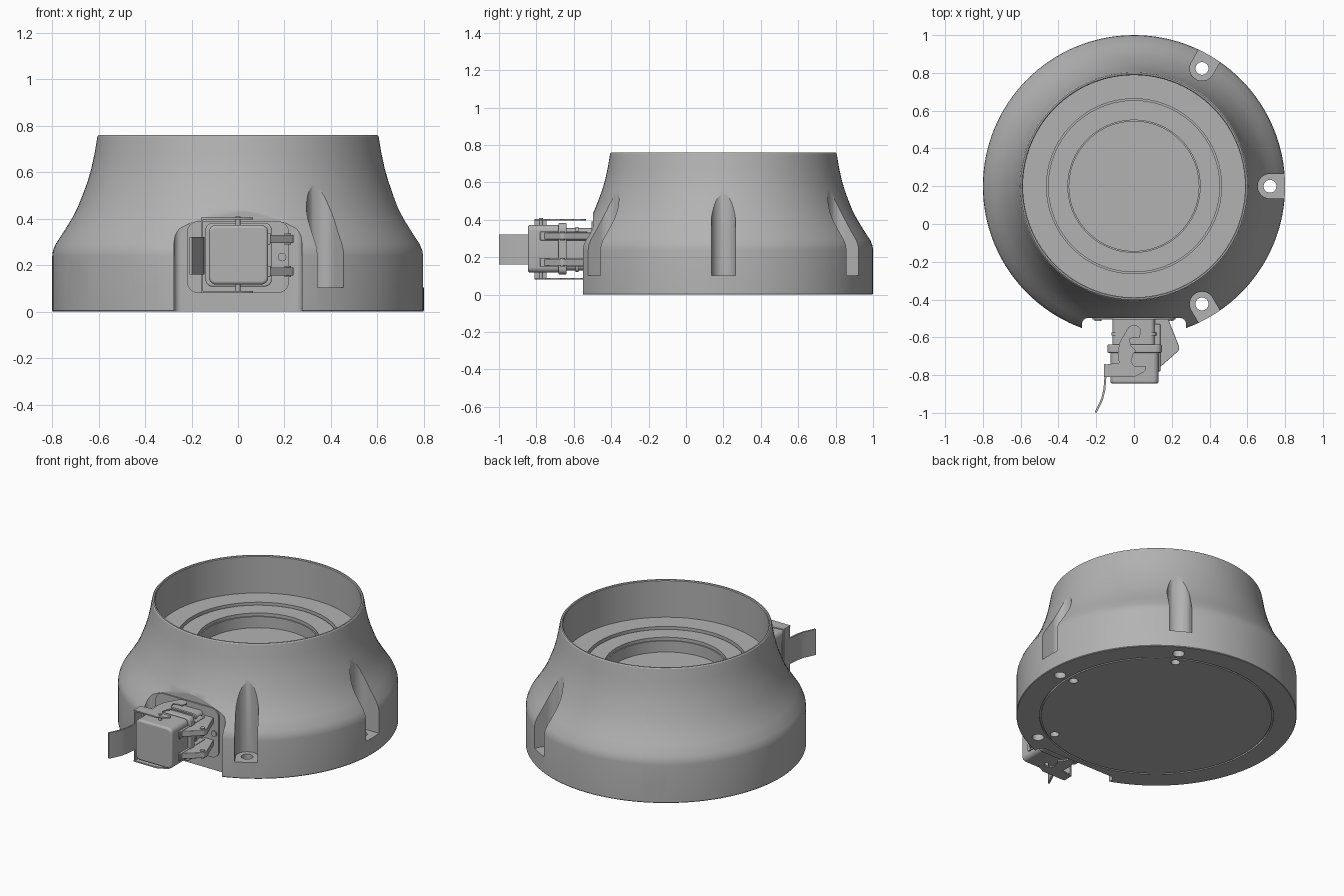
import bpy, bmesh, math
from mathutils import Matrix, Vector

if "Cube" in bpy.data.objects:
    bpy.data.objects.remove(bpy.data.objects["Cube"])

grey = bpy.data.materials.new("grey")
grey.use_nodes = True
COLOUR = (0.45, 0.45, 0.45, 1)
grey.diffuse_color = COLOUR
grey.node_tree.nodes["Principled BSDF"].inputs["Base Color"].default_value = COLOUR
CENTRE = Vector((0, 0.2, 0))


def finish(name, bm, bevel=0.0, smooth=True):
    bmesh.ops.recalc_face_normals(bm, faces=bm.faces)
    mesh = bpy.data.meshes.new(name)
    bm.to_mesh(mesh)
    bm.free()
    mesh.materials.append(grey)
    ob = bpy.data.objects.new(name, mesh)
    bpy.context.collection.objects.link(ob)
    if bevel:
        mod = ob.modifiers.new("bevel", 'BEVEL')
        mod.width, mod.segments = bevel, 3
    if smooth:
        shade(ob)
    return ob


def shade(ob):
    bpy.ops.object.select_all(action='DESELECT')
    bpy.context.view_layer.objects.active = ob
    ob.select_set(True)
    bpy.ops.object.shade_smooth_by_angle(angle=math.radians(30))


def lathe(name, profile, steps=128):
    bm = bmesh.new()
    vs = [bm.verts.new((r, 0, z)) for r, z in profile]
    es = [bm.edges.new(p) for p in zip(vs, vs[1:])]
    bmesh.ops.spin(bm, geom=vs + es, cent=(0, 0, 0), axis=(0, 0, 1),
                   angle=math.tau, steps=steps)
    bmesh.ops.remove_doubles(bm, verts=bm.verts, dist=1e-4)
    bmesh.ops.translate(bm, verts=bm.verts, vec=CENTRE)
    return finish(name, bm)


def prism(name, outline, lo, hi, matrix=Matrix(), bevel=0.0):
    """Extrude an outline along local z."""
    bm = bmesh.new()
    face = bm.faces.new([bm.verts.new((x, y, lo)) for x, y in outline])
    new = bmesh.ops.extrude_face_region(bm, geom=[face])["geom"]
    bmesh.ops.translate(bm, vec=(0, 0, hi - lo),
                        verts=[v for v in new if isinstance(v, bmesh.types.BMVert)])
    bm.transform(matrix)
    return finish(name, bm, bevel)


def box(name, x, y, z, bevel=0.0):
    return prism(name, [(x[0], y[0]), (x[1], y[0]), (x[1], y[1]), (x[0], y[1])], *z, bevel=bevel)


def arc(cx, cy, r, start, end, n=24):
    return [(cx + r * math.cos(math.radians(start + (end - start) * i / n)),
             cy + r * math.sin(math.radians(start + (end - start) * i / n))) for i in range(n + 1)]


def circle(cx, cy, r):
    return arc(cx, cy, r, 0, 360)[:-1]


def rounded(x0, x1, y0, y1, r):
    return (arc(x1 - r, y1 - r, r, 0, 90, 6) + arc(x0 + r, y1 - r, r, 90, 180, 6)
            + arc(x0 + r, y0 + r, r, 180, 270, 6) + arc(x1 - r, y0 + r, r, 270, 360, 6))


def cut(target, cutters):
    bpy.context.view_layer.objects.active = target
    for c in cutters:
        c.hide_render = True
        mod = target.modifiers.new("cut", 'BOOLEAN')
        mod.operation, mod.solver, mod.object = 'DIFFERENCE', 'EXACT', c
        bpy.ops.object.modifier_apply(modifier=mod.name)
        bpy.data.objects.remove(c)
    shade(target)


# Flared housing with stepped bowl inside and seam groove underneath
housing = lathe("housing", [
    (0, 0), (0.658, 0), (0.658, 0.012), (0.668, 0.012), (0.668, 0), (0.797, 0), (0.8, 0.004),
    (0.8, 0.24), (0.797, 0.262), (0.786, 0.29), (0.75, 0.345), (0.715, 0.402), (0.69, 0.45),
    (0.668, 0.505), (0.648, 0.56), (0.632, 0.615), (0.618, 0.68), (0.608, 0.74), (0.605, 0.755),
    (0.6, 0.76), (0.592, 0.76), (0.588, 0.755), (0.588, 0.525), (0.463, 0.525), (0.463, 0.49),
    (0.455, 0.49), (0.455, 0.51), (0.35, 0.51), (0.35, 0.49), (0.343, 0.49), (0.343, 0.42), (0, 0.42)])

# Bolt slots, bolt holes and lid screw holes
cutters = []
slot = arc(0.72, 0, 0.065, 90, 270) + [(0.95, -0.065), (0.95, 0.065)]
for i in range(6):
    turn = Matrix.Translation(CENTRE) @ Matrix.Rotation(math.radians(60 * i), 4, 'Z')
    cutters += [prism("slot_cutter", slot, 0.103, 0.7, turn),
                prism("bolt_cutter", circle(0.72, 0, 0.034), -0.1, 0.2, turn),
                prism("screw_cutter", circle(0.62, 0, 0.026), -0.1, 0.05, turn)]
# Front flat for the connector, and a side cable hole
cutters.append(prism("flat_cutter", rounded(-0.275, 0.275, -0.9, -0.498, 0.03), -0.1, 0.7))
radial = (Matrix.Translation(CENTRE + Vector((0, 0, 0.125)))
          @ Matrix.Rotation(math.radians(210), 4, 'Z') @ Matrix.Rotation(math.pi / 2, 4, 'Y'))
cutters.append(prism("cable_cutter", circle(0, 0, 0.08), 0.66, 0.95, radial))
cut(housing, cutters)

# Connector: flange, socket, collars and cap, as outlines facing the front
FRONT = Matrix.Rotation(math.pi / 2, 4, 'X')
prism("connector_flange", rounded(-0.22, 0.22, 0.08, 0.39, 0.05), 0.49, 0.506, FRONT)
prism("connector_socket", rounded(-0.115, 0.11, 0.13, 0.355, 0.025), 0.495, 0.7, FRONT)
prism("socket_ridge", rounded(-0.12, 0.118, 0.12, 0.362, 0.025), 0.575, 0.59, FRONT)
prism("connector_collar", rounded(-0.14, 0.145, 0.108, 0.382, 0.03), 0.638, 0.682, FRONT, 0.006)
prism("connector_cap", rounded(-0.125, 0.13, 0.117, 0.373, 0.03), 0.675, 0.845, FRONT, 0.012)
for side in (-1, 1):
    prism("flange_screw", circle(side * 0.19, 0.235, 0.018), 0.5, 0.514, FRONT)

# Latch: hooked side plates joined by a bent strap, with pivot studs
hook = (arc(0, -0.575, 0.04, 20, 150, 8)
        + [(-0.075, -0.625), (-0.085, -0.67), (-0.08, -0.735), (-0.16, -0.745), (-0.16, -0.81),
           (0, -0.81), (0.05, -0.785), (0.065, -0.77), (0.06, -0.752), (0, -0.752),
           (-0.015, -0.73), (-0.005, -0.69), (0.01, -0.67), (-0.015, -0.645), (-0.025, -0.61),
           (0, -0.6), (0.03, -0.6)])
for name, lo, stud in (("lower", 0.08, 0.08), ("upper", 0.397, 0.36)):
    prism(name + "_latch_plate", hook, lo, lo + 0.008)
    prism(name + "_pivot_stud", circle(0, -0.775, 0.01), stud, stud + 0.05)
box("latch_strap", (-0.16, -0.15), (-0.81, -0.745), (0.08, 0.405), 0.003)

# Curved latch handle
inner = [(-0.145, -0.745), (-0.147, -0.82), (-0.152, -0.88), (-0.164, -0.93), (-0.198, -1.0)]
prism("latch_handle", inner + [(x - 0.01, y + 0.004) for x, y in reversed(inner)], 0.16, 0.322)

# Hinge arms and pin on the left side
for name, lo in (("lower", 0.155), ("upper", 0.295)):
    prism(name + "_hinge_arm", [(0.1, -0.499), (0.18, -0.499), (0.24, -0.652), (0.235, -0.672),
                                (0.13, -0.765), (0.1, -0.765)], lo, lo + 0.036, bevel=0.003)
    prism(name + "_hinge_pin", circle(0.215, -0.66, 0.014), lo - 0.006, lo + 0.042)
    box(name + "_side_rail", (0.105, 0.14), (-0.78, -0.53), (lo - 0.006, lo + 0.042), 0.004)
